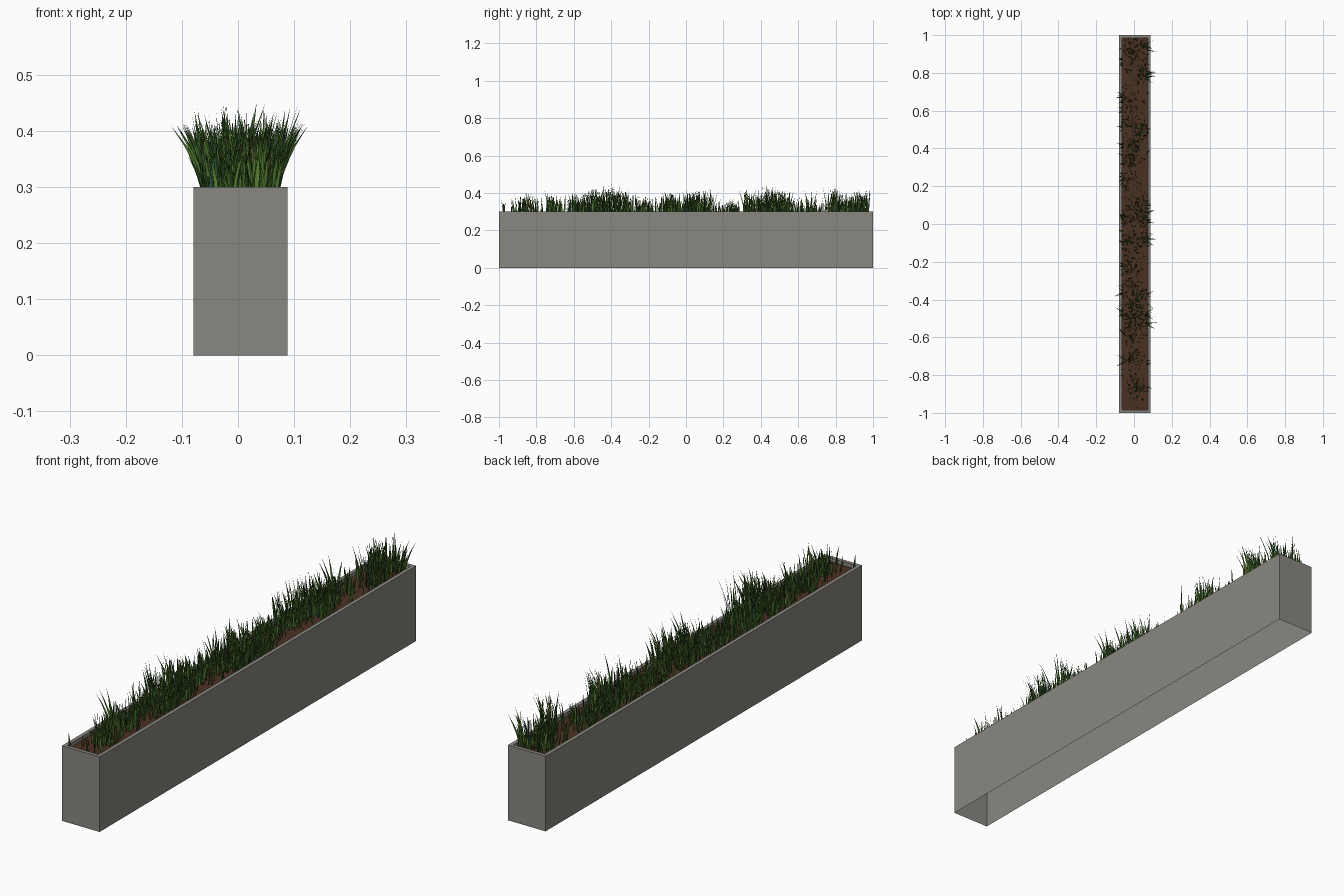
import bpy, bmesh, math, random
from mathutils import Vector

if "Cube" in bpy.data.objects:
    bpy.data.objects.remove(bpy.data.objects["Cube"])

random.seed(7)

def material(name, rgb):
    m = bpy.data.materials.new(name)
    m.diffuse_color = (*rgb, 1)
    m.use_nodes = True
    m.node_tree.nodes["Principled BSDF"].inputs["Base Color"].default_value = m.diffuse_color
    return m

concrete = material("grey concrete", (0.255, 0.245, 0.22))
earth = material("brown soil", (0.068, 0.03, 0.016))
greens = [material("mid green", (0.06, 0.15, 0.022)),
          material("dark green", (0.03, 0.085, 0.018)),
          material("fresh green", (0.09, 0.2, 0.03)),
          material("blue green", (0.025, 0.09, 0.06)),
          material("dry brown", (0.12, 0.08, 0.03))]

def finish(bm, name, mats):
    me = bpy.data.meshes.new(name)
    bm.to_mesh(me)
    bm.free()
    for m in mats:
        me.materials.append(m)
    ob = bpy.data.objects.new(name, me)
    bpy.context.collection.objects.link(ob)
    return ob

X0, X1, TOP, RIM, SOIL = -0.079, 0.088, 0.30, 0.015, 0.285

def ring(bm, inset, z):
    a, b, c = X0 + inset, X1 - inset, 1 - inset
    return [bm.verts.new(p) for p in ((a, -c, z), (b, -c, z), (b, c, z), (a, c, z))]

# Planter: outer walls, flat rim and inner lip, open underneath
bm = bmesh.new()
rings = [ring(bm, 0, 0), ring(bm, 0, TOP), ring(bm, RIM, TOP), ring(bm, RIM, SOIL - 0.005)]
for lo, hi in zip(rings, rings[1:]):
    for i in range(4):
        j = (i + 1) % 4
        bm.faces.new((lo[i], lo[j], hi[j], hi[i]))
finish(bm, "planter_box", [concrete])

# Soil sheet
bm = bmesh.new()
bm.faces.new(ring(bm, RIM, SOIL))
finish(bm, "soil", [earth])

# Grass blade: tapered bent strip ending in a point
def blade(bm, x, y, height, lean, width, mat):
    ang = random.uniform(0, math.tau)
    side = Vector((math.cos(ang), math.sin(ang), 0)) * width / 2
    base = Vector((x, y, SOIL))
    prev = None
    for t, w in ((0, 0.8), (0.35, 1.0), (0.7, 0.6)):
        c = base + Vector((lean.x * t ** 1.5, lean.y * t ** 1.5, height * t))
        cur = [bm.verts.new(c - side * w), bm.verts.new(c + side * w)]
        if prev:
            bm.faces.new((prev[0], prev[1], cur[1], cur[0])).material_index = mat
        prev = cur
    tip = bm.verts.new(base + Vector((lean.x, lean.y, height)))
    bm.faces.new((prev[0], prev[1], tip)).material_index = mat

# Clumps: x, y, tallest blade
clumps = [(0.04, 0.93, .14), (-0.03, 0.9, .12), (0.045, 0.8, .155), (-0.03, 0.65, .10),
          (-0.02, 0.54, .13), (0.03, 0.49, .14), (0.0, 0.42, .16), (-0.02, 0.35, .14),
          (-0.035, 0.24, .08), (0.03, 0.1, .14), (0.045, 0.04, .13), (-0.03, 0.03, .14),
          (-0.01, -0.1, .12), (0.045, -0.07, .12), (-0.02, -0.22, .11), (-0.02, -0.33, .14),
          (0.02, -0.4, .17), (-0.03, -0.46, .15), (0.04, -0.5, .14), (-0.01, -0.57, .13),
          (0.0, -0.71, .12), (0.02, -0.86, .135)]

bm = bmesh.new()

def grow(cx, cy, tall, count, sy):
    for _ in range(count):
        x = min(max(random.gauss(cx, 0.03), -0.061), 0.069)
        y = min(max(random.gauss(cy, sy), -0.975), 0.975)
        h = tall * random.uniform(0.4, 1.0)
        spread = h * random.uniform(0.0, 0.28)
        a = random.uniform(0, math.tau)
        lx = spread * math.cos(a) + 0.25 * (x - 0.004) * h / 0.12
        ly = spread * math.sin(a)
        lx = min(max(x + lx, -0.118), 0.123) - x
        ly = min(max(y + ly, -0.995), 0.995) - y
        mat = random.choices(range(5), (45, 28, 20, 4, 3))[0]
        blade(bm, x, y, h, Vector((lx, ly, 0)), random.uniform(0.005, 0.009), mat)

for cx, cy, tall in clumps:
    grow(cx, cy, tall, 60, 0.03)
# Sparse short blades along the whole trough
for k in range(20):
    grow(0.0, -0.95 + k * 0.1, 0.09, 10, 0.06)
# A few long blades hanging over the rim
for x, y, tipx in ((-0.055, -0.35, -0.12), (-0.055, -0.72, -0.11), (0.065, -0.52, 0.125),
                   (0.065, -0.08, 0.12), (0.06, 0.78, 0.115), (-0.055, 0.67, -0.1)):
    for d in (-0.012, 0, 0.01):
        blade(bm, x, y + d, 0.125, Vector((tipx - x + abs(d) * (1 if x < 0 else -1), d * 2, 0)), 0.008, 0)
finish(bm, "grass", greens)
